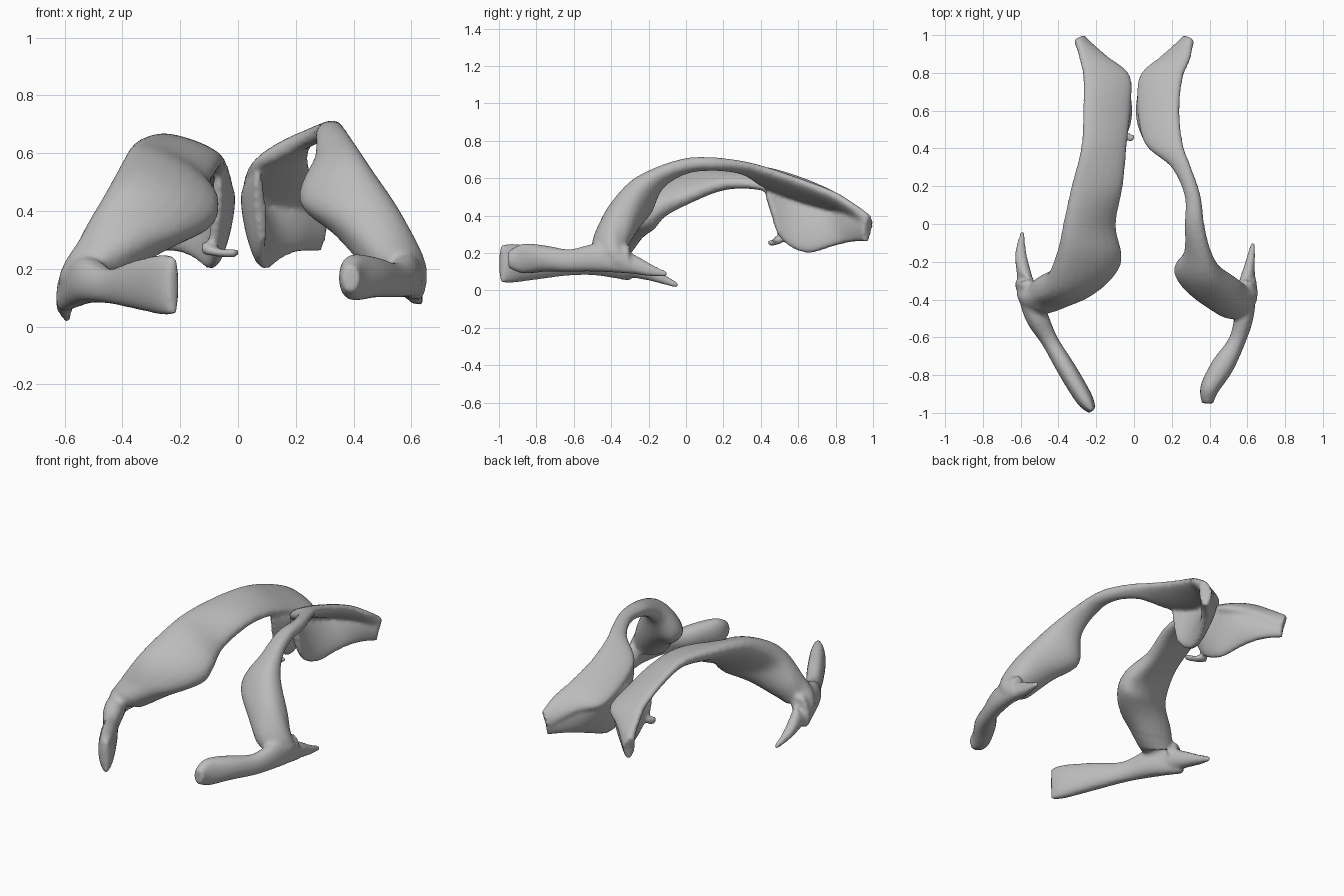
import bpy, bmesh, math
from mathutils import Vector

cube = bpy.data.objects.get("Cube")
if cube:
    bpy.data.objects.remove(cube, do_unlink=True)

grey = bpy.data.materials.new("mid_grey")
grey.use_nodes = True
colour = (0.5, 0.5, 0.5, 1)
grey.diffuse_color = colour
grey.node_tree.nodes["Principled BSDF"].inputs["Base Color"].default_value = colour

STEPS, SIDES = 5, 20


def blend(a, b, c, d, t):
    """Smooth curve value between b and c."""
    return [0.5 * (2 * q + (r - p) * t + (2 * p - 5 * q + 4 * r - s) * t * t
                   + (3 * q - p - 3 * r + s) * t ** 3) for p, q, r, s in zip(a, b, c, d)]


def refine(stations):
    padded = [stations[0]] + stations + [stations[-1]]
    out = []
    for i in range(len(stations) - 1):
        out += [blend(*padded[i:i + 4], k / STEPS) for k in range(STEPS)]
    return out + [stations[-1]]


def ribbon(bm, stations):
    """Closed flattened tube; each station is edge point, edge point, half thickness."""
    rows = refine(stations)
    mids = [(Vector(r[:3]) + Vector(r[3:6])) / 2 for r in rows]
    rings = []
    for i, row in enumerate(rows):
        half = (Vector(row[:3]) - Vector(row[3:6])) / 2
        along = mids[min(i + 1, len(rows) - 1)] - mids[max(i - 1, 0)]
        thick = along.cross(half).normalized() * max(row[6], 0.015)
        ring = []
        for k in range(SIDES):
            a = math.tau * k / SIDES
            c, s = math.cos(a), math.sin(a)
            ring.append(bm.verts.new(mids[i] + half * c
                                     + thick * math.copysign(abs(s) ** 0.8, s)))
        rings.append(ring)
    for r, q in zip(rings, rings[1:]):
        for k in range(SIDES):
            n = (k + 1) % SIDES
            bm.faces.new((r[k], r[n], q[n], q[k]))
    bm.faces.new(rings[0][::-1])
    bm.faces.new(rings[-1])


def build(name, side, ribbons):
    """Fuse the ribbons of one half; x is given as distance from the middle."""
    bm = bmesh.new()
    for stations in ribbons:
        ribbon(bm, [[side * a, b, c, side * d, e, f, t] for a, b, c, d, e, f, t in stations])
    bmesh.ops.recalc_face_normals(bm, faces=bm.faces)
    mesh = bpy.data.meshes.new(name)
    bm.to_mesh(mesh)
    bm.free()
    mesh.materials.append(grey)
    obj = bpy.data.objects.new(name, mesh)
    bpy.context.collection.objects.link(obj)
    remesh = obj.modifiers.new("fuse", "REMESH")
    remesh.mode = "VOXEL"
    remesh.voxel_size = 0.012
    remesh.use_smooth_shade = True
    soften = obj.modifiers.new("soften", "SMOOTH")
    soften.factor = 0.5
    soften.iterations = 4


# Hanging inner wall below the rear part of the arch, shared by both halves
wall = [
    (.07, .42, .54, .09, .49, .3, .02),
    (.03, .54, .5, .08, .56, .23, .03),
    (.03, .66, .47, .1, .66, .2, .035),
    (.06, .78, .46, .16, .8, .24, .035),
    (.2, .88, .44, .22, .9, .26, .035),
    (.3, .97, .4, .28, .97, .26, .03),
]

# Right half: broad arch with a wide sloping shoulder
right_arch = [
    (.31, .98, .4, .27, .98, .3, .03),
    (.29, .88, .46, .14, .88, .39, .03),
    (.27, .78, .52, .02, .78, .43, .035),
    (.27, .6, .6, .02, .6, .49, .035),
    (.28, .4, .65, .04, .4, .55, .04),
    (.33, .2, .64, .06, .2, .56, .05),
    (.37, 0, .62, .1, 0, .48, .06),
    (.4, -.15, .57, .07, -.15, .41, .08),
    (.46, -.32, .46, .1, -.22, .34, .1),
    (.54, -.35, .32, .25, -.34, .27, .1),
    (.6, -.32, .16, .46, -.45, .19, .08),
    (.63, -.17, .08, .56, -.2, .09, .035),
    (.6, -.04, .03, .58, -.04, .02, .015),
]
right_foot = [
    (.57, -.3, .24, .61, -.3, .05, .04),
    (.51, -.48, .24, .53, -.48, .08, .06),
    (.44, -.62, .2, .45, -.62, .08, .045),
    (.35, -.78, .23, .35, -.78, .06, .05),
    (.26, -.93, .25, .26, -.93, .04, .045),
    (.22, -.99, .24, .22, -.99, .04, .02),
]

# Left half: thin band in the middle of the arch
left_arch = [
    (.31, .98, .4, .27, .98, .3, .03),
    (.3, .88, .46, .14, .88, .4, .03),
    (.26, .78, .52, .03, .78, .43, .035),
    (.24, .6, .59, .02, .6, .49, .035),
    (.26, .42, .65, .06, .42, .56, .035),
    (.3, .3, .68, .2, .3, .63, .03),
    (.35, .15, .69, .27, .15, .66, .035),
    (.37, 0, .68, .27, 0, .65, .04),
    (.4, -.15, .64, .27, -.14, .56, .05),
    (.46, -.28, .55, .22, -.23, .42, .085),
    (.57, -.35, .38, .33, -.36, .33, .1),
    (.63, -.33, .2, .49, -.48, .2, .08),
    (.64, -.2, .11, .57, -.26, .13, .04),
    (.64, -.1, .09, .62, -.1, .08, .015),
]
left_foot = [
    (.6, -.3, .24, .62, -.3, .09, .04),
    (.58, -.48, .25, .59, -.48, .1, .05),
    (.54, -.62, .22, .55, -.62, .1, .045),
    (.47, -.75, .24, .47, -.75, .1, .06),
    (.4, -.87, .25, .4, -.87, .09, .05),
    (.39, -.95, .21, .39, -.95, .12, .03),
]
# Small spur at the lower rear of the right half
spur = [
    (.12, .5, .3, .12, .5, .25, .03),
    (.06, .47, .27, .06, .47, .24, .025),
    (0, .45, .27, 0, .45, .24, .02),
]

build("right_arch_half", -1, [right_arch, right_foot, wall, spur])
build("left_arch_half", 1, [left_arch, left_foot, wall])
